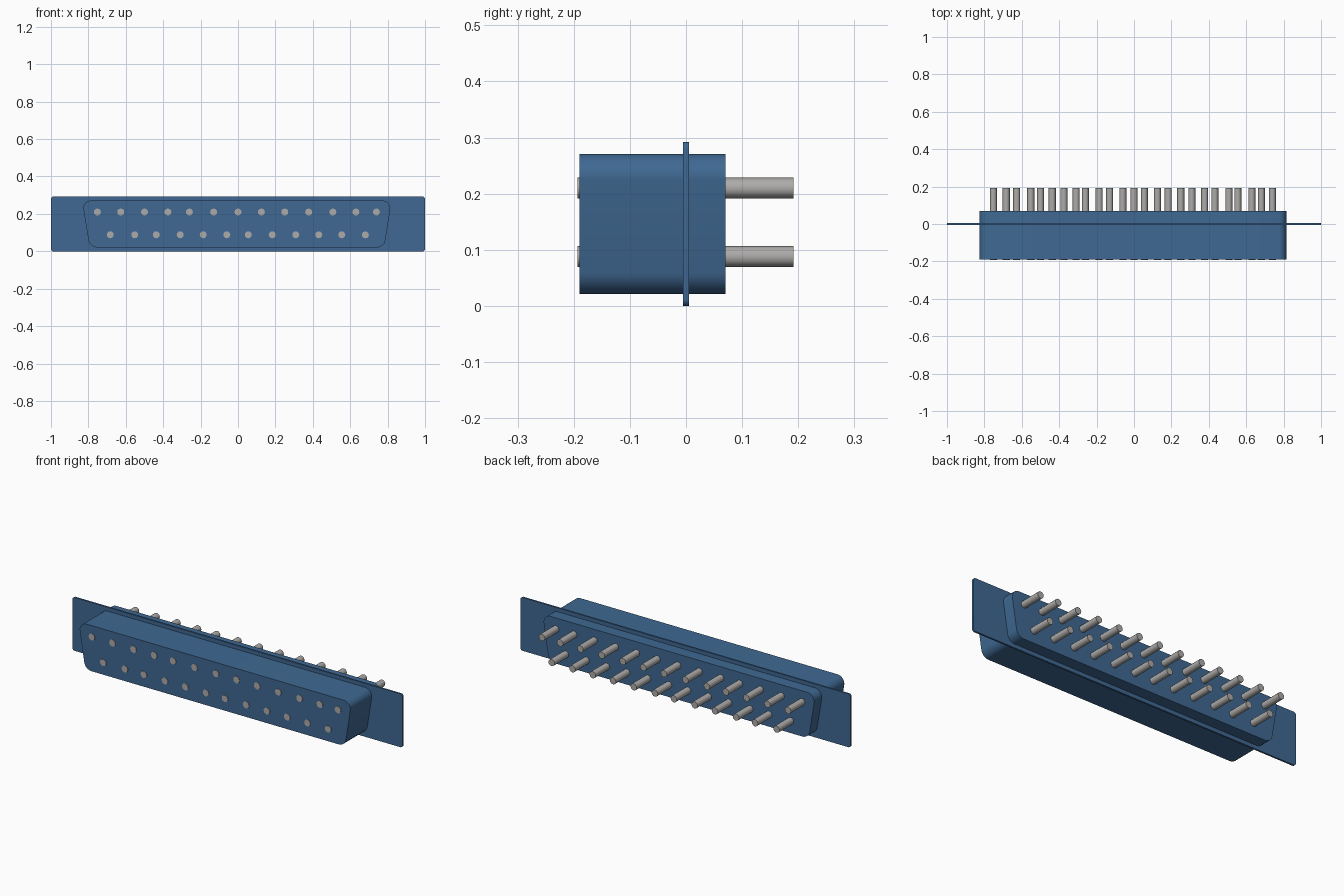
import bpy, bmesh, math
from mathutils import Vector

cube = bpy.data.objects.get("Cube")
if cube:
    bpy.data.objects.remove(cube)


def make_material(name, color):
    mat = bpy.data.materials.new(name)
    mat.use_nodes = True
    mat.diffuse_color = color
    mat.node_tree.nodes["Principled BSDF"].inputs["Base Color"].default_value = color
    return mat


blue = make_material("blue plastic", (0.05, 0.14, 0.29, 1))
metal = make_material("pin metal", (0.42, 0.41, 0.40, 1))


def rounded(corners, steps=6):
    """Replace each (x, z, radius) corner with an arc tangent to both sides."""
    points = []
    for i, (x, z, r) in enumerate(corners):
        p = Vector((x, z))
        a = (Vector(corners[i - 1][:2]) - p).normalized()
        b = (Vector(corners[(i + 1) % len(corners)][:2]) - p).normalized()
        half = a.angle(b) / 2
        center = p + (a + b).normalized() * r / math.sin(half)
        start = p + a * r / math.tan(half) - center
        end = p + b * r / math.tan(half) - center
        for k in range(steps + 1):
            t = k / steps
            points.append(center + start.lerp(end, t).normalized() * r)
    return points


def finish(name, bm, mat):
    bmesh.ops.recalc_face_normals(bm, faces=bm.faces)
    mesh = bpy.data.meshes.new(name)
    bm.to_mesh(mesh)
    bm.free()
    mesh.materials.append(mat)
    obj = bpy.data.objects.new(name, mesh)
    bpy.context.collection.objects.link(obj)
    bpy.ops.object.select_all(action="DESELECT")
    obj.select_set(True)
    bpy.context.view_layer.objects.active = obj
    bpy.ops.object.shade_smooth_by_angle(angle=math.radians(35))
    return obj


def extrude_profile(name, corners, y0, y1, mat):
    bm = bmesh.new()
    face = bm.faces.new([bm.verts.new((p.x, y0, p.y)) for p in rounded(corners)])
    ext = bmesh.ops.extrude_face_region(bm, geom=[face], use_keep_orig=True)
    verts = [v for v in ext["geom"] if isinstance(v, bmesh.types.BMVert)]
    bmesh.ops.translate(bm, verts=verts, vec=(0, y1 - y0, 0))
    return finish(name, bm, mat)


# Thin mounting flange
extrude_profile("flange", [(-1, 0, .012), (1, 0, .012), (1, .292, .012), (-1, .292, .012)],
                -.005, .005, blue)

# Housing with tapered ends, passing through the flange
extrude_profile("housing", [(-.793, .021, .045), (.782, .021, .045),
                            (.821, .271, .04), (-.834, .271, .04)], -.19, .07, blue)


# Contact pins in two staggered rows
def pin(name, x, z, radius=.0188, y0=-.193, y1=.192):
    bpy.ops.mesh.primitive_cylinder_add(vertices=12, radius=radius, depth=y1 - y0,
                                        location=(x, (y0 + y1) / 2, z),
                                        rotation=(math.pi / 2, 0, 0))
    obj = bpy.context.object
    obj.name = name
    obj.data.materials.append(metal)
    bpy.ops.object.shade_smooth_by_angle(angle=math.radians(35))


upper = [-.752, -.627, -.50, -.375, -.26, -.13, 0, .125, .25, .378, .507, .63, .74]
lower = [-.683, -.552, -.437, -.309, -.186, -.06, .055, .183, .309, .432, .555, .681]
for row, xs, z in (("upper", upper, .21), ("lower", lower, .088)):
    for i, x in enumerate(xs):
        pin(f"{row}_pin_{i + 1}", x, z)
